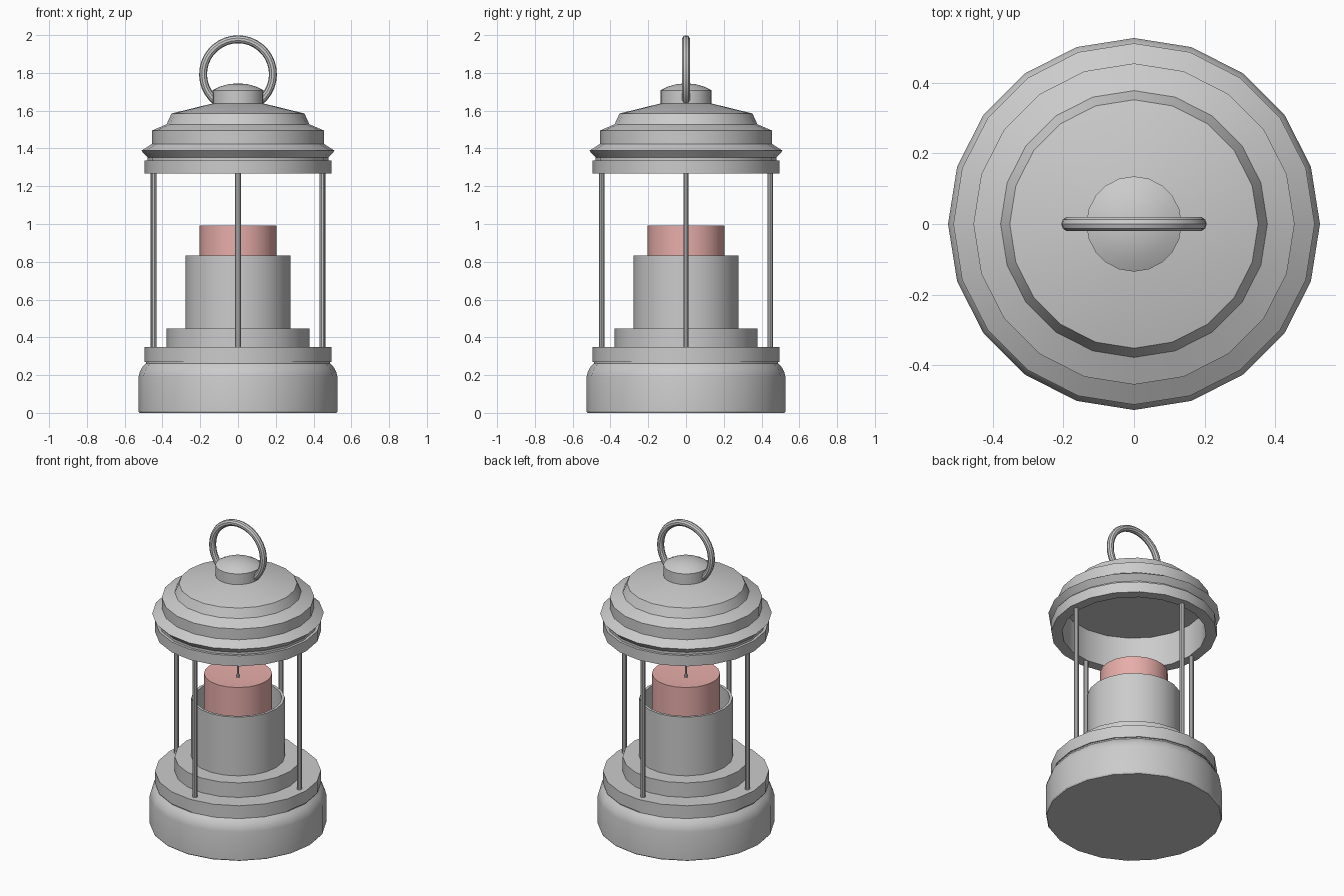
import bpy, bmesh
from math import pi, radians, cos, sin
from mathutils import Vector, Matrix

if "Cube" in bpy.data.objects:
    bpy.data.objects.remove(bpy.data.objects["Cube"])


def finish(bm, name, color=None):
    bmesh.ops.remove_doubles(bm, verts=bm.verts, dist=1e-5)
    bmesh.ops.recalc_face_normals(bm, faces=bm.faces)
    me = bpy.data.meshes.new(name)
    bm.to_mesh(me)
    bm.free()
    ob = bpy.data.objects.new(name, me)
    bpy.context.collection.objects.link(ob)
    if color:
        mat = bpy.data.materials.new(name + "_material")
        mat.diffuse_color = color
        mat.use_nodes = True
        mat.node_tree.nodes["Principled BSDF"].inputs["Base Color"].default_value = mat.diffuse_color
        me.materials.append(mat)
    bpy.ops.object.select_all(action='DESELECT')
    ob.select_set(True)
    bpy.context.view_layer.objects.active = ob
    bpy.ops.object.shade_smooth_by_angle(angle=radians(28))
    return ob


def lathe(name, profile, sides=20, at=(0, 0), color=None):
    """Revolve an (r, z) profile around a vertical axis."""
    bm = bmesh.new()
    verts = [bm.verts.new((r, 0, z)) for r, z in profile]
    edges = [bm.edges.new(p) for p in zip(verts, verts[1:])]
    bmesh.ops.spin(bm, geom=verts + edges, cent=(0, 0, 0), axis=(0, 0, 1),
                   angle=2 * pi, steps=sides, use_merge=True)
    bmesh.ops.translate(bm, verts=bm.verts, vec=(*at, 0))
    return finish(bm, name, color)


# Base with rounded shoulder, rim and raised step
lathe("base", [(0, 0), (.522, 0), (.527, .008), (.527, .19), (.52, .218),
               (.506, .243), (.488, .262), (.488, .27), (.495, .27),
               (.495, .35), (.378, .35), (.378, .446), (0, .446)])

# Open candle cup
lathe("candle_cup", [(0, .45), (.262, .45), (.262, .832), (.279, .832),
                     (.279, .44)])

# Candle with a slightly dished top, and its wick
lathe("candle", [(0, .45), (.203, .45), (.203, .992), (.19, .992), (0, .965)],
      color=(.8, .42, .40, 1))
lathe("wick", [(0, .955), (.009, .955), (.009, .985), (.006, .99),
               (.006, 1.07), (0, 1.07)], sides=8)

# Four upright rods
for i, (x, y) in enumerate([(1, 0), (0, 1), (-1, 0), (0, -1)]):
    lathe(f"rod_{i + 1}", [(0, .34), (.015, .34), (.015, 1.28), (0, 1.28)],
          sides=10, at=(x * .447, y * .447))

# Hollow stepped roof with its lower ring
lathe("roof", [(0, 1.48), (.43, 1.48), (.43, 1.268), (.495, 1.268),
               (.495, 1.337), (.478, 1.337), (.478, 1.352), (.512, 1.388),
               (.455, 1.424), (.455, 1.495), (.378, 1.528), (.352, 1.585),
               (.135, 1.638), (0, 1.638)])

# Domed cap
lathe("roof_cap", [(.135, 1.625), (.135, 1.708), (.1, 1.726), (.052, 1.74),
                   (0, 1.745)])

# Carrying ring, an arc whose ends go into the cap
R, r, cz, n, m = .185, .021, 1.793, 28, 10
bm = bmesh.new()
a0, a1 = radians(-52), radians(232)
rings = []
for i in range(n + 1):
    a = a0 + (a1 - a0) * i / n
    d = Vector((cos(a), 0, sin(a)))
    rings.append([bm.verts.new(Vector((0, 0, cz)) + d * (R + r * cos(t))
                               + Vector((0, r * sin(t), 0)))
                  for t in (2 * pi * k / m for k in range(m))])
for p, q in zip(rings, rings[1:]):
    for k in range(m):
        bm.faces.new((p[k], p[(k + 1) % m], q[(k + 1) % m], q[k]))
bm.faces.new(rings[0])
bm.faces.new(rings[-1])
finish(bm, "carrying_ring")
